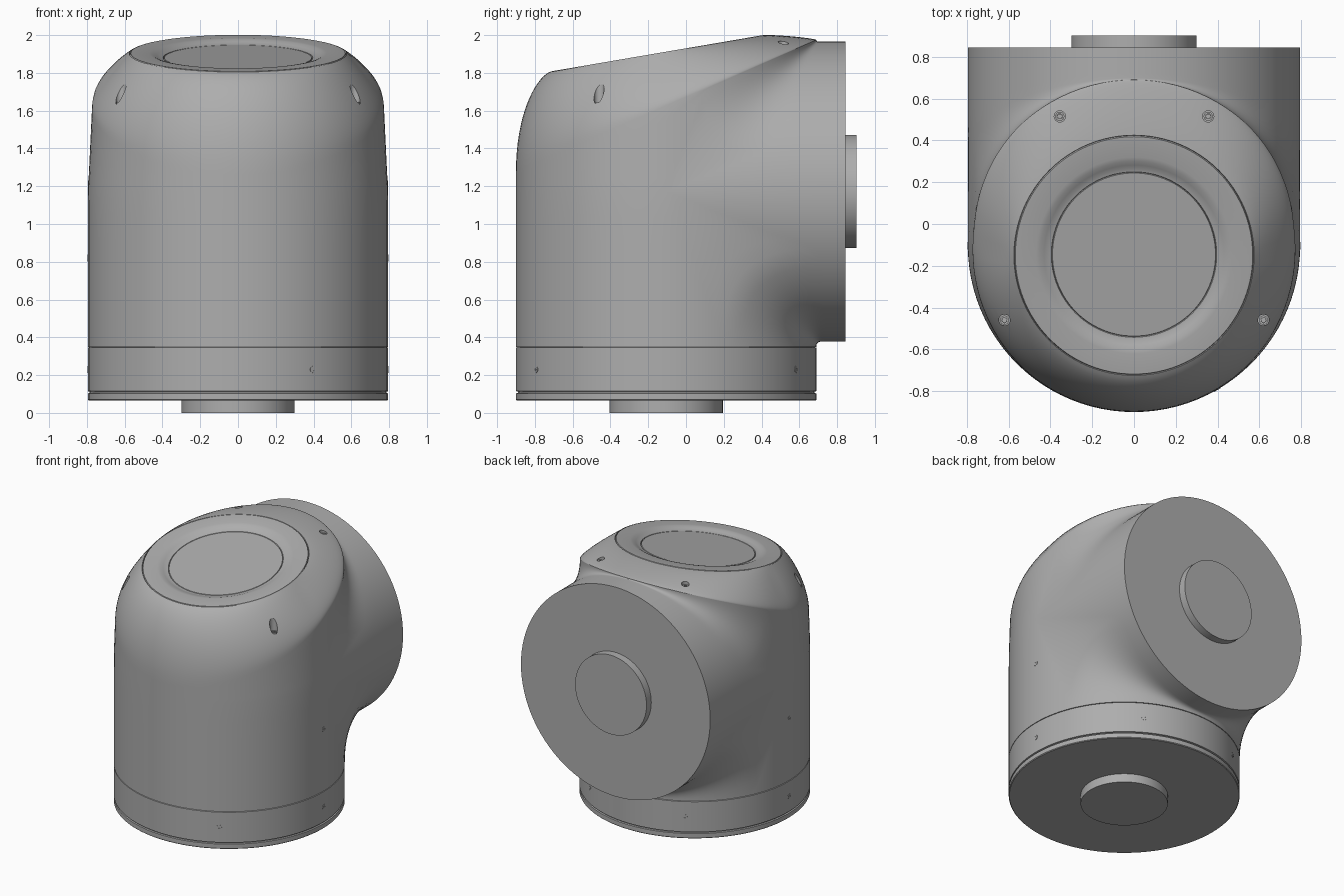
import bpy, bmesh
from math import pi, sin, cos, radians
from mathutils import Vector, Matrix
from mathutils.bvhtree import BVHTree

cube = bpy.data.objects.get("Cube")
if cube:
    bpy.data.objects.remove(cube)

R = 0.795        # radius of both pipes of the elbow
YC = -0.105      # axis of the upright pipe
ZC = 1.172       # axis of the rear pipe
Z0 = 0.35        # top of base ring
YB = 0.845       # rear flange plane
N = 48           # segments per half circle

grey = bpy.data.materials.new("satin_grey")
grey.use_nodes = True
grey.diffuse_color = (0.42, 0.42, 0.42, 1)
grey.node_tree.nodes["Principled BSDF"].inputs["Base Color"].default_value = (0.42, 0.42, 0.42, 1)


def finish(bm, name, angle=30):
    bmesh.ops.remove_doubles(bm, verts=bm.verts, dist=0.0004)
    bmesh.ops.recalc_face_normals(bm, faces=bm.faces)
    mesh = bpy.data.meshes.new(name)
    bm.to_mesh(mesh)
    bm.free()
    obj = bpy.data.objects.new(name, mesh)
    bpy.context.collection.objects.link(obj)
    mesh.materials.append(grey)
    smooth(obj, angle)
    return obj


def smooth(obj, angle=30):
    bpy.ops.object.select_all(action='DESELECT')
    obj.select_set(True)
    bpy.context.view_layer.objects.active = obj
    bpy.ops.object.shade_smooth_by_angle(angle=radians(angle))


def skin(bm, columns):
    """Join neighbouring columns of points with faces."""
    grid = [[bm.verts.new(p) for p in col] for col in columns]
    for a, b in zip(grid, grid[1:]):
        for i in range(len(a) - 1):
            bm.faces.new((a[i], b[i], b[i + 1], a[i + 1]))


def lathe(name, profile, matrix, steps=96):
    bm = bmesh.new()
    skin(bm, [[matrix @ Vector((r * cos(a), r * sin(a), z)) for r, z in profile]
              for a in (2 * pi * k / steps for k in range(steps + 1))])
    bmesh.ops.dissolve_degenerate(bm, edges=bm.edges, dist=0.0001)
    return finish(bm, name)


def seam(y):
    return 1.28 + 0.437 * (y + 0.9)


def lid_plane(y):
    return 1.805 + 0.171 * (y + 0.72)


def wall(t, y, z):
    """Point on the elbow wall with a slight draft near the top."""
    draft = 0.03 * min(max(z - 1.15, 0), 0.5) / 0.5 * min(max(0.5 - y, 0), 0.5) / 0.5
    return Vector((R * cos(t) * (1 - draft), y, z))


def span(a, b, n=6):
    return [a + (b - a) * i / n for i in range(n + 1)]


def saddle(t, sign):
    """Upright line that bends through a fillet into the rear pipe."""
    u = R * sin(t)
    y = YC + u
    corner = ZC + sign * u
    start = seam(y) if sign > 0 else Z0
    d = min(0.5, 0.97 * abs(start - corner), 1.5 * u)
    pts = [(y, z) for z in span(start, corner + sign * d)]
    for k in range(1, 12):
        f = k / 12
        pts.append((y + d * f * f, corner + sign * d * (1 - f) ** 2))
    pts += [(v, corner) for v in span(y + d, YB)]
    return [wall(t, *p) for p in pts]


def dome(t):
    """Shoulder curve from the slanted seam up to the lid rim, then the dished lid."""
    s = sin(t)
    y = YC + R * s
    p0 = wall(t, y, seam(y))
    out = Vector((cos(t), s, 0))

    def lid(r, h):
        p = Vector((0, -0.15, 0)) + out * r
        return Vector((p.x, p.y - 0.17 * h, lid_plane(p.y) + h))
    p3 = lid(0.575, 0)
    h = p3.z - p0.z
    gap = (p0 - p3).xy.length
    front = max(0, -s)
    p1 = p0 + Vector((0, 0, h * (0.2 + 0.35 * front)))
    p2 = p3 + out * gap * (0.3 + 0.15 * abs(s)) - Vector((0, 0, h * (0.25 - 0.17 * abs(s))))
    pts = []
    for f in span(0, 1, 16):
        g = 1 - f
        pts.append(p0 * g**3 + p1 * 3 * g * g * f + p2 * 3 * g * f * f + p3 * f**3)
    rings = [(0.572, -0.008), (0.568, 0.002), (0.47, 0.002), (0.45, -0.002), (0.43, -0.011),
             (0.41, -0.02), (0.396, -0.022), (0.393, -0.028), (0.39, -0.022)]
    return pts + [lid(*r) for r in rings]


# Elbow housing: front wall, two filleted saddles, dome and lid
bm = bmesh.new()
half = [pi * k / N for k in range(N + 1)]
front_cols = []
for t in half:
    y = YC - R * sin(t)
    front_cols.append([wall(t, y, z) for z in span(Z0, ZC) + span(ZC, seam(y))[1:]])
skin(bm, front_cols)
for sign in (-1, 1):
    skin(bm, [saddle(t, sign) for t in half])
skin(bm, [dome(pi * k / N) for k in range(2 * N + 1)])
bmesh.ops.remove_doubles(bm, verts=bm.verts, dist=0.0004)
bmesh.ops.dissolve_degenerate(bm, edges=bm.edges, dist=0.0004)
bmesh.ops.holes_fill(bm, edges=[e for e in bm.edges if e.is_boundary], sides=0)
bmesh.ops.recalc_face_normals(bm, faces=bm.faces)
tree = BVHTree.FromBMesh(bm)
housing = finish(bm, "elbow_housing")


def screw(name, matrix, r):
    """Round screw head with a hexagonal socket; z is the outward axis."""
    lathe(name, [(0, -0.03), (r, -0.03), (r, 0), (r * 0.6, 0)], matrix, 16)
    lathe(name + "_socket", [(r * 0.6, 0), (r * 0.5, 0), (r * 0.5, -0.008), (0, -0.008)], matrix, 6)


# Recessed screws around the dome
cutters = bmesh.new()
for i, (x, y) in enumerate([(0.62, -0.46), (-0.62, -0.46), (0.355, 0.515), (-0.355, 0.515)]):
    hit = tree.ray_cast(Vector((x, y, 3)), Vector((0, 0, -1)))[0]
    depth = 0.06 if y < 0 else 0.03
    bmesh.ops.create_cone(cutters, cap_ends=True, segments=24, radius1=0.027, radius2=0.027,
                          depth=0.3, matrix=Matrix.Translation(hit + Vector((0, 0, 0.15 - depth))))
    screw(f"dome_screw_{i + 1}", Matrix.Translation(hit + Vector((0, 0, 0.015 - depth))), 0.022)
cutter = finish(cutters, "screw_pocket_cutter")
cutter.hide_render = True
mod = housing.modifiers.new("pockets", 'BOOLEAN')
mod.operation = 'DIFFERENCE'
mod.object = cutter
bpy.context.view_layer.objects.active = housing
bpy.ops.object.modifier_apply(modifier=mod.name)
bpy.data.objects.remove(cutter)
smooth(housing)

# Base ring with grooves and a round spigot below
upright = Matrix.Translation((0, YC, 0))
lathe("base_ring", [(0, 0.065), (0.79, 0.065), (R, 0.07), (R, 0.103), (0.785, 0.106), (0.785, 0.112),
                    (R, 0.115), (R, 0.345), (0.787, 0.348), (0.787, 0.352), (0, 0.352)], upright)
lathe("base_spigot", [(0, 0), (0.3, 0), (0.3, 0.07)], upright)

# Rear spigot on the flange
rear = Matrix.Translation((0, YB, ZC)) @ Matrix.Rotation(-pi / 2, 4, 'X')
lathe("rear_spigot", [(0.3, -0.01), (0.3, 0.057), (0, 0.057)], rear)

# Small radial screws on the base ring and the housing sides
spots = [(a, 0.23) for a in (-60, 0, 60, 120, 180)] + [(0, 0.82), (180, 0.82)]
for i, (a, z) in enumerate(spots):
    m = (Matrix.Translation((0, YC, z)) @ Matrix.Rotation(radians(a), 4, 'Z')
         @ Matrix.Translation((R + 0.002, 0, 0)) @ Matrix.Rotation(pi / 2, 4, 'Y'))
    screw(f"side_screw_{i + 1}", m, 0.018)
